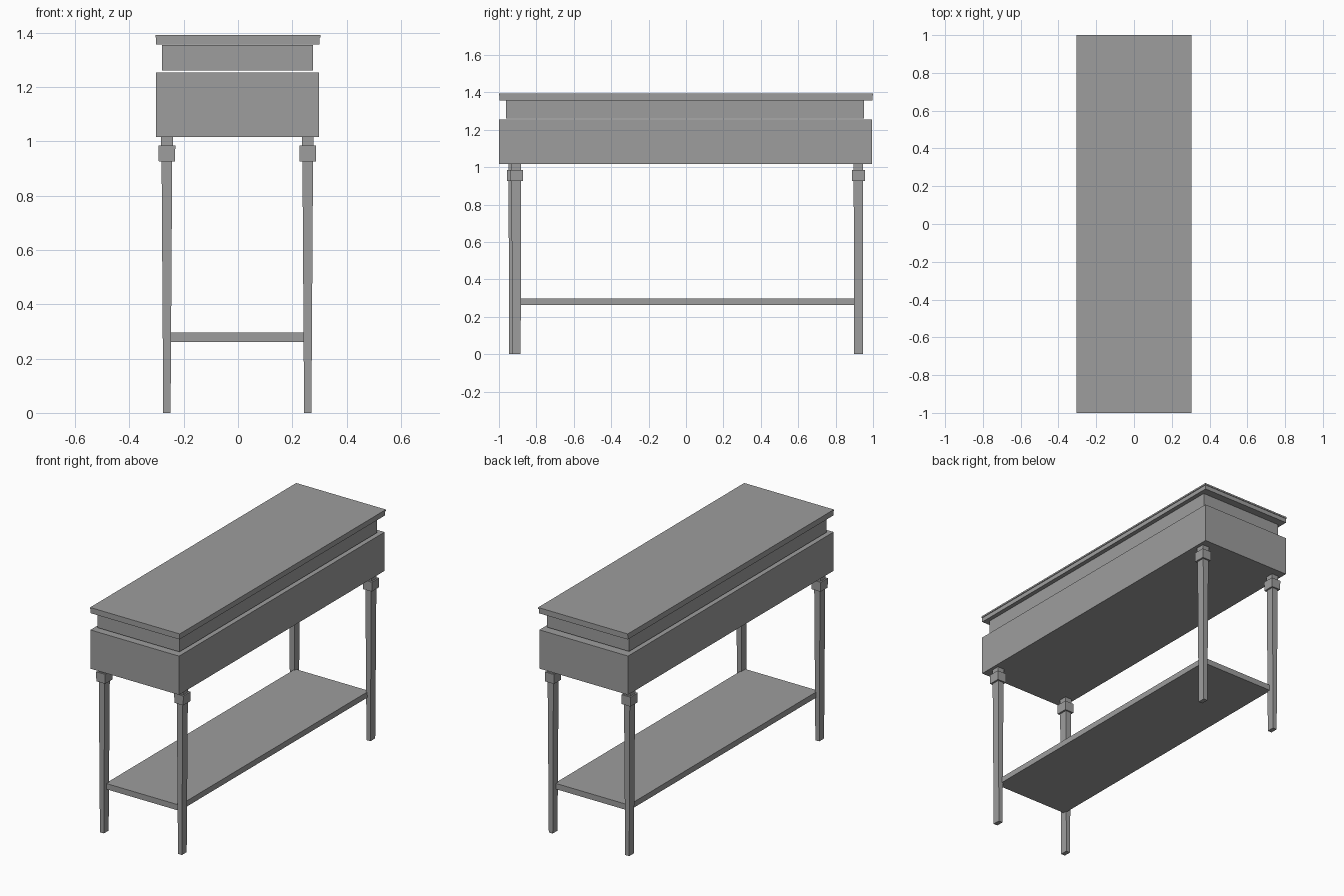
import bpy
import bmesh
from mathutils import Vector

if "Cube" in bpy.data.objects:
    bpy.data.objects.remove(bpy.data.objects["Cube"], do_unlink=True)

GREY = (0.34, 0.34, 0.34, 1.0)
paint = bpy.data.materials.new("plain_grey")
paint.use_nodes = True
paint.diffuse_color = GREY
paint.node_tree.nodes["Principled BSDF"].inputs["Base Color"].default_value = GREY


def add_block(bm, centre, z0, z1, bottom, top):
    """Add a box to bm whose bottom and top (x, y) sizes may differ."""
    for v in bmesh.ops.create_cube(bm, size=1.0)["verts"]:
        size = top if v.co.z > 0 else bottom
        v.co = Vector((centre[0] + v.co.x * size[0],
                       centre[1] + v.co.y * size[1],
                       z1 if v.co.z > 0 else z0))


def make_part(name, blocks):
    bm = bmesh.new()
    for block in blocks:
        add_block(bm, *block)
    mesh = bpy.data.meshes.new(name)
    bm.to_mesh(mesh)
    bm.free()
    mesh.materials.append(paint)
    obj = bpy.data.objects.new(name, mesh)
    bpy.context.collection.objects.link(obj)
    return obj


def slab(centre, z0, z1, size):
    return (centre, z0, z1, size, size)


# Table top: a board with a thin lip above it
make_part("table_top", [slab((-0.001, 0), 1.357, 1.383, (0.603, 1.994)),
                        slab((0, 0), 1.383, 1.393, (0.609, 2.0))])

# Recessed band under the top, and the deep apron box beneath it
make_part("recessed_band", [slab((-0.002, -0.005), 1.261, 1.355, (0.557, 1.915))])
make_part("apron", [slab((-0.002, -0.002), 1.017, 1.255, (0.602, 1.994))])

# Low shelf between the legs
make_part("shelf", [slab((-0.002, -0.003), 0.262, 0.297, (0.502, 1.838))])

# Legs: tapered post, square collar and short neck
LEGS = {
    "front_left_leg": (0.257, -0.907),
    "front_right_leg": (-0.262, -0.923),
    "back_left_leg": (0.257, 0.922),
    "back_right_leg": (-0.262, 0.922),
}
for name, c in LEGS.items():
    make_part(name, [
        (c, 0.0, 0.927, (0.027, 0.046), (0.039, 0.051)),
        (c, 0.927, 0.985, (0.060, 0.069), (0.062, 0.070)),
        slab(c, 0.985, 1.017, (0.044, 0.051)),
    ])
